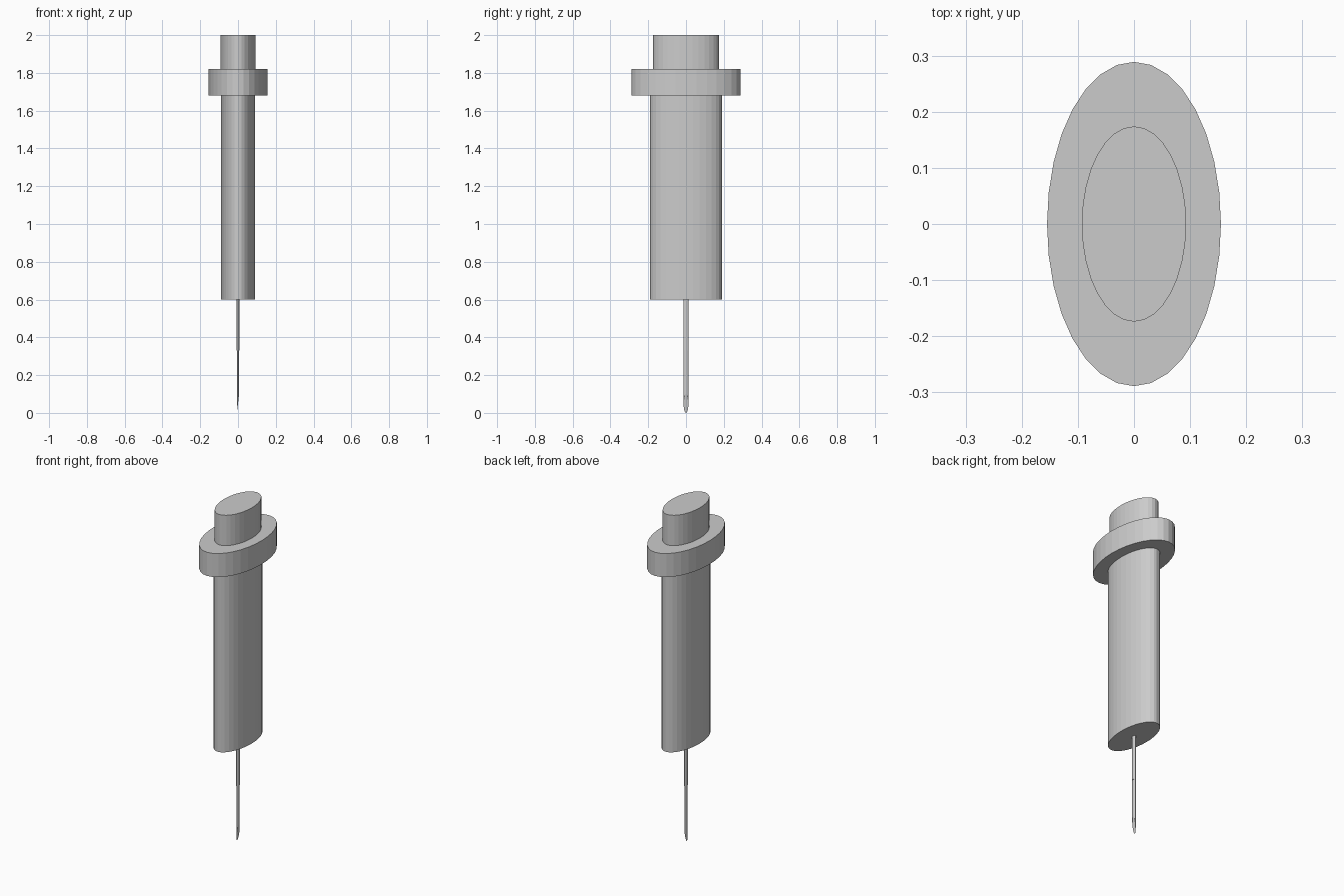
import bpy
import bmesh
from math import cos, sin, tau

cube = bpy.data.objects.get("Cube")
if cube:
    bpy.data.objects.remove(cube, do_unlink=True)

grey = bpy.data.materials.new("plain grey")
grey.use_nodes = True
colour = (0.6, 0.6, 0.6, 1)
grey.diffuse_color = colour
grey.node_tree.nodes["Principled BSDF"].inputs["Base Color"].default_value = colour


def oval_tube(name, rings, sides=32, slant=0):
    """Loft closed oval rings (half width, half depth, height); slant tilts the first ring."""
    bm = bmesh.new()
    loops = []
    for i, (rx, ry, z) in enumerate(rings):
        loop = []
        for k in range(sides):
            c, s = cos(tau * k / sides), sin(tau * k / sides)
            lift = slant * (1 + c) / 2 if i == 0 else 0
            loop.append(bm.verts.new((rx * c, ry * s, z + lift)))
        loops.append(loop)
    for low, high in zip(loops, loops[1:]):
        for k in range(sides):
            n = (k + 1) % sides
            bm.faces.new((low[k], low[n], high[n], high[k]))
    bm.faces.new(loops[0][::-1])
    bm.faces.new(loops[-1])
    mesh = bpy.data.meshes.new(name)
    bm.to_mesh(mesh)
    bm.free()
    mesh.materials.append(grey)
    obj = bpy.data.objects.new(name, mesh)
    bpy.context.collection.objects.link(obj)
    return obj


# Handle: barrel, collar and top plug
oval_tube("barrel", [(0.09, 0.19, 0.6), (0.09, 0.19, 1.68)])
oval_tube("collar", [(0.155, 0.289, 1.68), (0.155, 0.289, 1.82)])
oval_tube("top_plug", [(0.093, 0.174, 1.82), (0.093, 0.174, 2.0)])

# Needle: slightly stepped shaft with a slanted cut tip
oval_tube("needle_base", [(0.008, 0.014, 0.33), (0.008, 0.014, 0.6)], 16)
oval_tube("needle_tip", [(0.006, 0.013, 0), (0.006, 0.013, 0.12), (0.006, 0.013, 0.35)], 16, 0.1)
